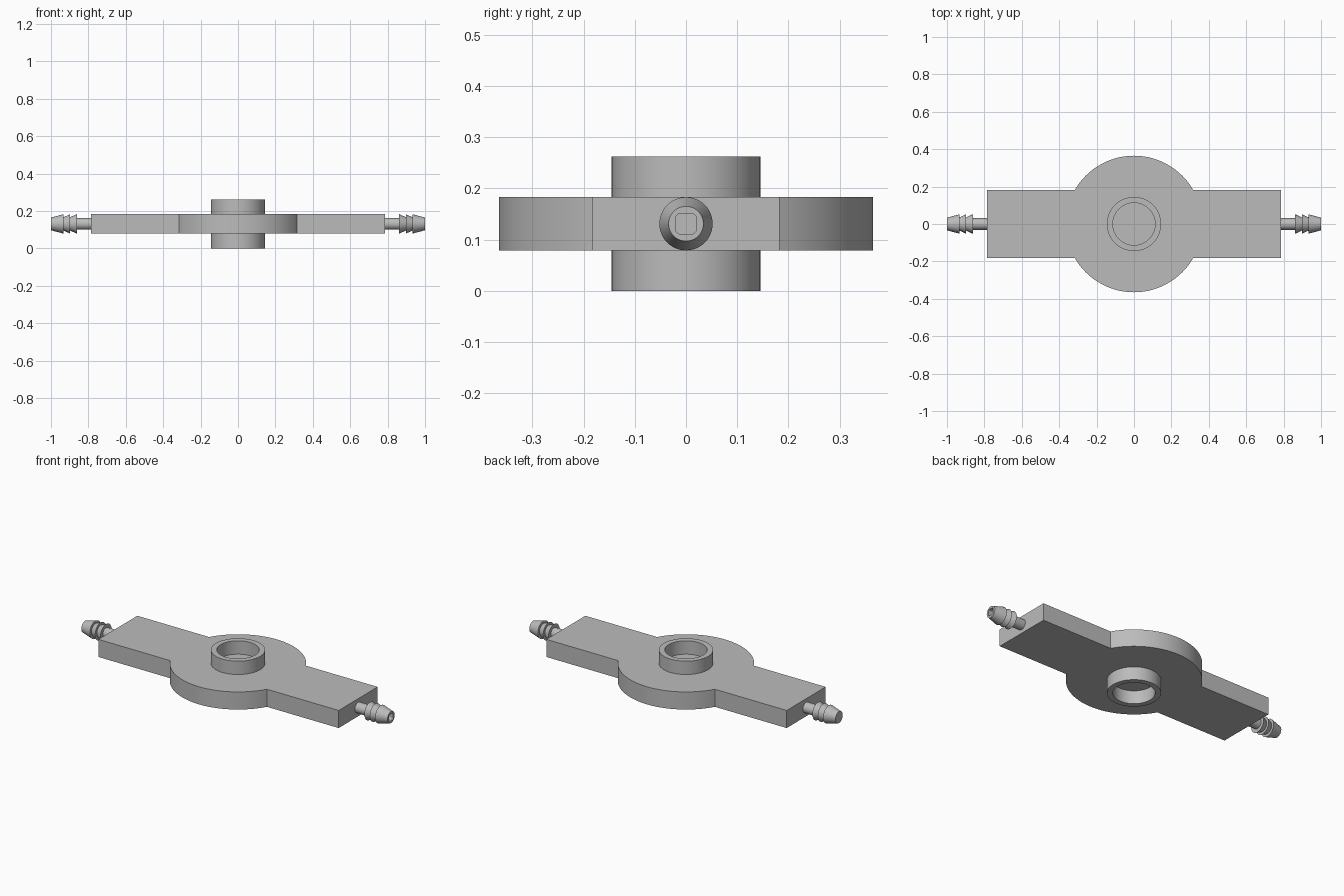
import bpy, bmesh, math
from mathutils import Matrix

cube = bpy.data.objects.get("Cube")
if cube:
    bpy.data.objects.remove(cube, do_unlink=True)

grey = bpy.data.materials.new("mid_grey")
grey.use_nodes = True
grey.diffuse_color = (0.5, 0.5, 0.5, 1)
grey.node_tree.nodes["Principled BSDF"].inputs["Base Color"].default_value = (0.5, 0.5, 0.5, 1)

MID = 0.131             # height of the centre plane
HALF = 0.052            # half thickness of the body
ARM_X, ARM_Y = 0.785, 0.182
DISC = 0.365


def make(name, bm, smooth=True):
    bmesh.ops.recalc_face_normals(bm, faces=bm.faces)
    mesh = bpy.data.meshes.new(name)
    bm.to_mesh(mesh)
    bm.free()
    mesh.materials.append(grey)
    ob = bpy.data.objects.new(name, mesh)
    bpy.context.collection.objects.link(ob)
    if smooth:
        bpy.ops.object.select_all(action='DESELECT')
        ob.select_set(True)
        bpy.context.view_layer.objects.active = ob
        bpy.ops.object.shade_smooth_by_angle(angle=math.radians(25))
    return ob


def prism(points, z0, z1):
    """Extrude a flat outline from z0 to z1."""
    bm = bmesh.new()
    face = bm.faces.new([bm.verts.new((x, y, z0)) for x, y in points])
    top = bmesh.ops.extrude_face_region(bm, geom=[face])["geom"]
    bmesh.ops.translate(bm, vec=(0, 0, z1 - z0),
                        verts=[v for v in top if isinstance(v, bmesh.types.BMVert)])
    return bm


def lathe(profile, steps):
    """Revolve a closed (radius, z) profile about z; radius 0 closes the solid."""
    bm = bmesh.new()
    verts = [bm.verts.new((r, 0, z)) for r, z in profile]
    edges = [bm.edges.new((verts[i - 1], verts[i])) for i in range(len(verts))]
    bmesh.ops.spin(bm, geom=verts + edges, cent=(0, 0, 0), axis=(0, 0, 1),
                   angle=2 * math.pi, steps=steps, use_merge=True)
    bmesh.ops.remove_doubles(bm, verts=bm.verts, dist=1e-5)
    bmesh.ops.dissolve_degenerate(bm, edges=bm.edges, dist=1e-6)
    return bm


# Body: two rectangular arms joined by a central disc
start = math.asin(ARM_Y / DISC)
arc = [start + (math.pi - 2 * start) * i / 40 for i in range(41)]
upper = [(DISC * math.cos(a), DISC * math.sin(a)) for a in arc]
outline = [(ARM_X, ARM_Y)] + upper + [(-ARM_X, ARM_Y)]
outline += [(-x, -y) for x, y in outline]
make("body", prism(outline, MID - HALF, MID + HALF))

# Window collars above and below the disc
for name, z0, z1 in (("top_collar", MID + HALF, 2 * MID), ("bottom_collar", 0, MID - HALF)):
    make(name, lathe([(0.113, z0), (0.145, z0), (0.145, z1), (0.113, z1)], 64))

# Hose barbs with a rounded square bore
barb = [(0, 0.77), (0.031, 0.77), (0.031, 0.862),
        (0.052, 0.862), (0.036, 0.897), (0.052, 0.897), (0.036, 0.932),
        (0.052, 0.932), (0.034, 1.0), (0, 1.0)]
corner, flat = 0.009, 0.011
bore = []
for q in range(4):
    cx = flat * (1 if q in (0, 3) else -1)
    cy = flat * (1 if q < 2 else -1)
    for i in range(6):
        a = math.pi / 2 * (q + i / 5)
        bore.append((cx + corner * math.cos(a), cy + corner * math.sin(a)))

for name, side in (("left", 1), ("right", -1)):
    turn = Matrix.Translation((0, 0, MID)) @ Matrix.Rotation(side * math.pi / 2, 4, 'Y')
    bm = lathe(barb, 40)
    bm.transform(turn)
    fitting = make(name + "_hose_barb", bm)
    bm = prism(bore, 0.8, 1.05)
    bm.transform(turn)
    cutter = make(name + "_bore_cutter", bm, False)
    cutter.hide_render = True
    cutter.hide_set(True)
    cut = fitting.modifiers.new("bore", 'BOOLEAN')
    cut.operation = 'DIFFERENCE'
    cut.solver = 'EXACT'
    cut.object = cutter
    # Keep the bore edge crisp by cutting before the smoothing modifier
    fitting.modifiers.move(len(fitting.modifiers) - 1, 0)
